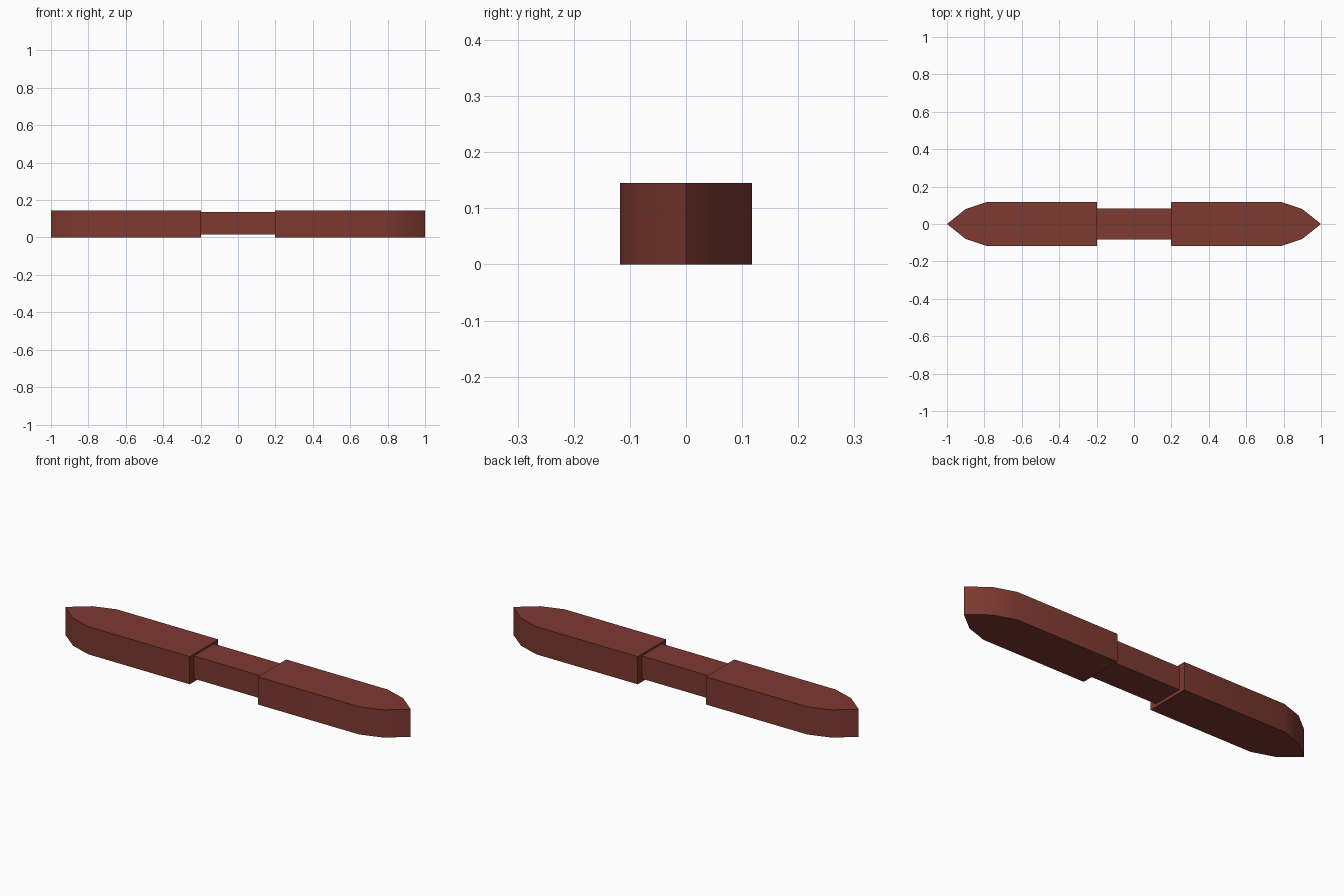
import bpy, bmesh

if "Cube" in bpy.data.objects:
    bpy.data.objects.remove(bpy.data.objects["Cube"])

wood = bpy.data.materials.new("reddish brown")
wood.diffuse_color = (0.205, 0.041, 0.030, 1)
wood.use_nodes = True
wood.node_tree.nodes["Principled BSDF"].inputs["Base Color"].default_value = wood.diffuse_color


def prism(name, outline, z0, z1):
    """Extrude a counter-clockwise xy outline from z0 to z1."""
    bm = bmesh.new()
    base = bm.faces.new([bm.verts.new((x, y, z0)) for x, y in outline])
    top = bmesh.ops.extrude_face_region(bm, geom=[base], use_keep_orig=True)
    verts = [g for g in top["geom"] if isinstance(g, bmesh.types.BMVert)]
    bmesh.ops.translate(bm, verts=verts, vec=(0, 0, z1 - z0))
    bmesh.ops.recalc_face_normals(bm, faces=bm.faces)
    for f in bm.faces:
        f.smooth = True
    # keep only the gentle bends of the pointed ends smooth
    for e in bm.edges:
        e.smooth = e.calc_face_angle(0) < 0.52
    mesh = bpy.data.meshes.new(name)
    bm.to_mesh(mesh)
    bm.free()
    mesh.materials.append(wood)
    obj = bpy.data.objects.new(name, mesh)
    bpy.context.collection.objects.link(obj)
    return obj


# Pointed blocks at both ends
side = [(0.197, -0.118), (0.785, -0.118), (0.9, -0.08)]
half = side + [(1.0, 0)] + [(x, -y) for x, y in reversed(side)]
prism("right_pointed_block", half, 0, 0.145)
prism("left_pointed_block", [(-x, y) for x, y in reversed(half)], 0, 0.145)

# Thinner bar joining them
prism("middle_bar", [(-0.2, -0.083), (0.2, -0.083), (0.2, 0.083), (-0.2, 0.083)],
      0.016, 0.135)
